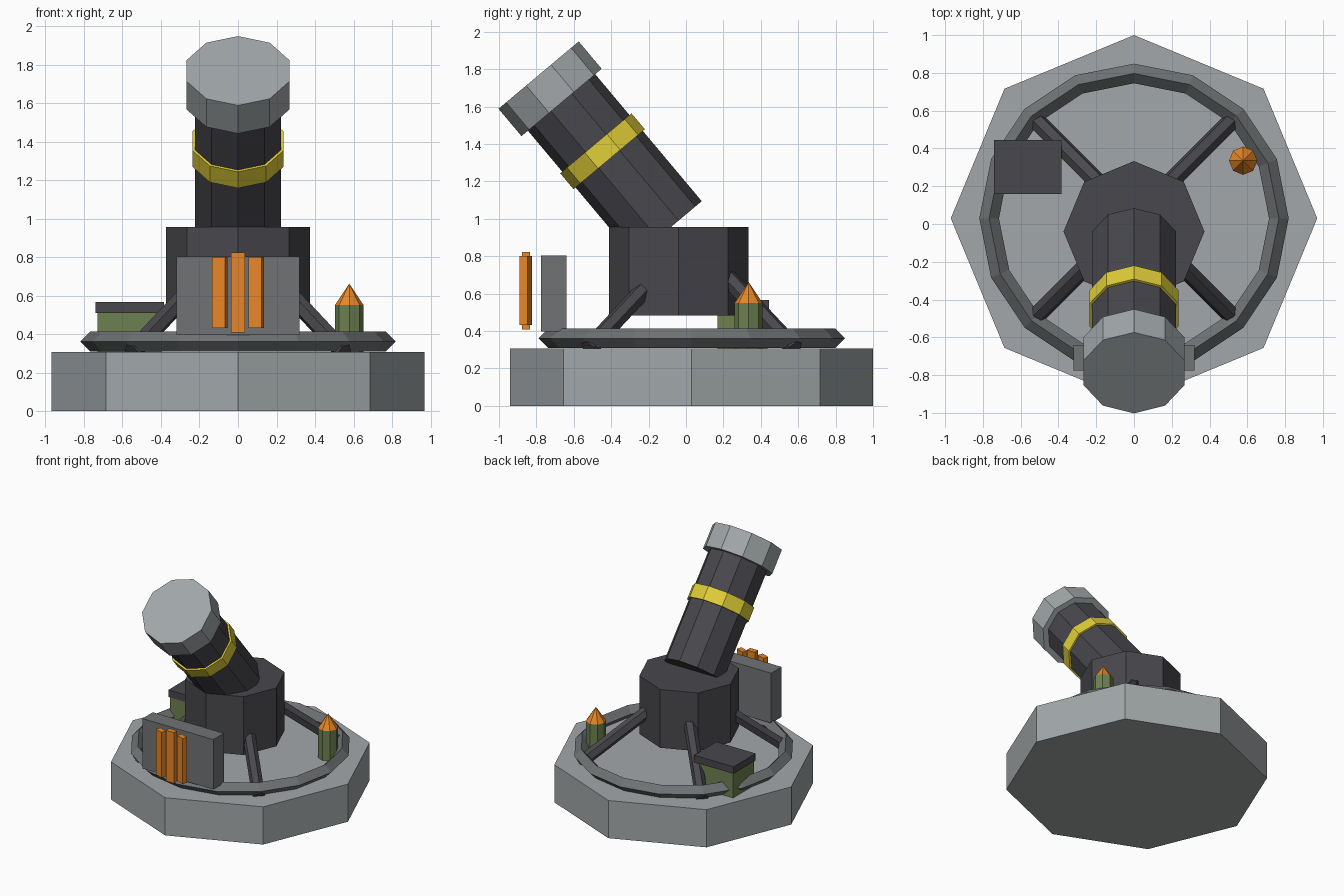
import bpy, math
from mathutils import Vector, Matrix

if "Cube" in bpy.data.objects:
    bpy.data.objects.remove(bpy.data.objects["Cube"])


def material(name, rgb):
    m = bpy.data.materials.new(name)
    m.diffuse_color = (*rgb, 1)
    m.use_nodes = True
    m.node_tree.nodes["Principled BSDF"].inputs["Base Color"].default_value = m.diffuse_color
    return m


STONE = material("stone", (0.36, 0.39, 0.40))
STEEL = material("steel", (0.16, 0.17, 0.175))
DARK = material("dark_iron", (0.065, 0.065, 0.075))
YELLOW = material("yellow", (0.75, 0.62, 0.04))
ORANGE = material("orange", (0.80, 0.24, 0.02))
GREEN = material("green", (0.15, 0.22, 0.08))


def finish(name, mat):
    o = bpy.context.object
    o.name = name
    o.data.materials.append(mat)
    return o


def prism(name, a, b, r, sides, mat, r2=None, spin=0):
    """Straight-sided cylinder or cone from point a to point b."""
    a, b = Vector(a), Vector(b)
    d = b - a
    bpy.ops.mesh.primitive_cone_add(vertices=sides, radius1=r, radius2=r if r2 is None else r2,
                                    depth=d.length)
    o = finish(name, mat)
    turn = Vector((0, 0, 1)).rotation_difference(d.normalized()).to_matrix().to_4x4()
    o.matrix_world = Matrix.Translation((a + b) / 2) @ turn @ Matrix.Rotation(spin, 4, 'Z')
    return o


def box(name, lo, hi, mat, spin=0):
    lo, hi = Vector(lo), Vector(hi)
    bpy.ops.mesh.primitive_cube_add(size=1, location=(lo + hi) / 2, rotation=(0, 0, spin))
    o = finish(name, mat)
    o.scale = hi - lo
    return o


# Octagonal foundation and turning rail
CY = 0.03
prism("base", (0, CY, 0), (0, CY, 0.307), 0.97, 8, STONE)
bpy.ops.mesh.primitive_torus_add(location=(0, CY, 0.361), major_segments=16, minor_segments=4,
                                 major_radius=0.767, minor_radius=0.052)
finish("rail_ring", STEEL)

# Pedestal with four diagonal struts
prism("pedestal", (0, -0.04, 0.482), (0, -0.04, 0.957), 0.373, 8, DARK)
for sx in (-1, 1):
    for sy in (-1, 1):
        prism("strut", (sx * 0.55, CY + sy * 0.55, 0.305), (sx * 0.17, CY + sy * 0.17, 0.71),
              0.048, 6, DARK)

# Barrel, band and muzzle along an axis tilted 40 degrees forward
TILT = math.radians(40)
TIP = Vector((0, -0.788, 1.768))
BACK = Vector((0, math.sin(TILT), -math.cos(TILT)))
for name, t0, t1, r, mat in (("barrel", 1.077, 0.1, 0.235, DARK),
                             ("barrel_band", 0.587, 0.476, 0.249, YELLOW),
                             ("muzzle", 0.191, 0.0, 0.28, STONE)):
    prism(name, TIP + BACK * t0, TIP + BACK * t1, r, 10, mat)

# Front shield with three loose bars before it
box("shield", (-0.32, -0.775, 0.396), (0.32, -0.64, 0.803), STEEL)
for x, half, spin in ((-0.095, 0.185, -20), (0, 0.207, 0), (0.095, 0.185, -20)):
    box("shield_bar", (x - 0.036, -0.878, 0.616 - half), (x + 0.036, -0.835, 0.616 + half),
        ORANGE, math.radians(spin))

# Ammunition crate with lid
box("crate", (-0.73, 0.168, 0.3), (-0.395, 0.435, 0.51), GREEN)
box("crate_lid", (-0.74, 0.16, 0.51), (-0.385, 0.445, 0.567), DARK)

# Standing shell with pointed tip
prism("shell_body", (0.578, 0.335, 0.3), (0.578, 0.335, 0.55), 0.075, 8, GREEN)
prism("shell_tip", (0.578, 0.335, 0.55), (0.578, 0.335, 0.662), 0.075, 8, ORANGE, r2=0)
